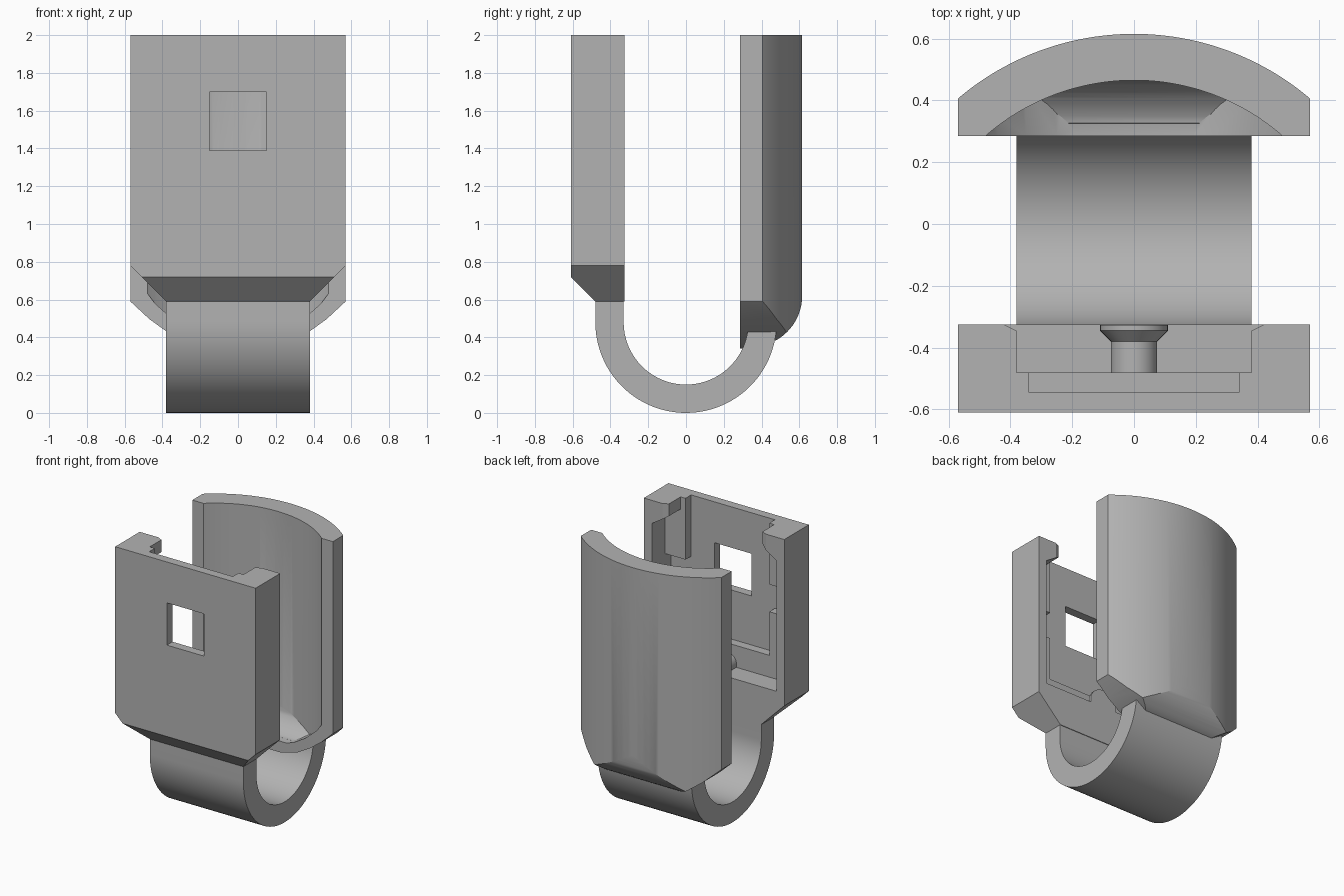
import bpy, bmesh, math
from mathutils import Matrix, Vector

if "Cube" in bpy.data.objects:
    bpy.data.objects.remove(bpy.data.objects["Cube"], do_unlink=True)

grey = bpy.data.materials.new("plain_grey")
grey.use_nodes = True
grey.diffuse_color = (0.45, 0.45, 0.45, 1)
grey.node_tree.nodes["Principled BSDF"].inputs["Base Color"].default_value = (0.45, 0.45, 0.45, 1)


def add_object(name, bm):
    bmesh.ops.recalc_face_normals(bm, faces=bm.faces)
    mesh = bpy.data.meshes.new(name)
    bm.to_mesh(mesh)
    bm.free()
    obj = bpy.data.objects.new(name, mesh)
    mesh.materials.append(grey)
    bpy.context.collection.objects.link(obj)
    return obj


def prism(name, outline, axis, low, high):
    """Extrude a 2D outline along an axis."""
    place = {"x": lambda a, b: (low, a, b),
             "y": lambda a, b: (a, low, b),
             "z": lambda a, b: (a, b, low)}[axis]
    bm = bmesh.new()
    face = bm.faces.new([bm.verts.new(place(a, b)) for a, b in outline])
    new = bmesh.ops.extrude_face_region(bm, geom=[face])["geom"]
    shift = Vector([(high - low) * (axis == k) for k in "xyz"])
    bmesh.ops.translate(bm, vec=shift, verts=[v for v in new if isinstance(v, bmesh.types.BMVert)])
    return add_object(name, bm)


def mirrored(half):
    return half + [(-a, b) for a, b in reversed(half)]


def arc(radius, centre, start, end, steps):
    """Points on a circle, angles in degrees."""
    turns = [math.radians(start + (end - start) * i / steps) for i in range(steps + 1)]
    return [(centre[0] + radius * math.cos(t), centre[1] + radius * math.sin(t)) for t in turns]


def combine(obj, tool, operation):
    tool.hide_render = True
    mod = obj.modifiers.new(operation, "BOOLEAN")
    mod.operation, mod.solver, mod.object = operation, "EXACT", tool
    bpy.context.view_layer.objects.active = obj
    bpy.ops.object.modifier_apply(modifier=mod.name)
    bpy.data.objects.remove(tool, do_unlink=True)


def smooth(obj, angle=30):
    bpy.ops.object.select_all(action="DESELECT")
    obj.select_set(True)
    bpy.context.view_layer.objects.active = obj
    bpy.ops.object.shade_smooth_by_angle(angle=math.radians(angle))


# Front mounting plate with chamfered bottom
plate = prism("front_plate", mirrored([(0.38, 0.59), (0.57, 0.78), (0.57, 2)]), "y", -0.65, -0.325)
combine(plate, prism("plate_side_shape", [(-0.61, 2.1), (-0.61, 0.72), (-0.47, 0.58),
                                          (-0.3, 0.58), (-0.3, 2.1)], "x", -1, 1), "INTERSECT")

# Slot, deep pocket, lead-in bevel and window cut into the plate
slot = mirrored([(0.505, 0.87), (0.505, 1.83), (0.38, 1.91), (0.38, 2.1)])
pocket = mirrored([(0.34, 1.03), (0.34, 1.35), (0.505, 1.35), (0.505, 1.55), (0.34, 1.55), (0.34, 2.1)])
lead_in = mirrored([(0.38, -0.345), (0.44, -0.315)])
window = mirrored([(0.15, 1.39), (0.15, 1.7)])
for cutter in (prism("slot_cutter", slot, "y", -0.48, -0.3),
               prism("pocket_cutter", pocket, "y", -0.545, -0.4),
               prism("lead_in_cutter", lead_in, "z", 1.87, 2.1),
               prism("window_cutter", window, "y", -0.7, -0.4)):
    combine(plate, cutter, "DIFFERENCE")

# Flared locking peg at the foot of the slot
bm = bmesh.new()
for r1, r2, y1, y2 in ((0.075, 0.075, -0.5, -0.38), (0.075, 0.11, -0.38, -0.345), (0.11, 0.11, -0.345, -0.326)):
    place = Matrix.Translation((0, (y1 + y2) / 2, 0.89)) @ Matrix.Rotation(-math.pi / 2, 4, "X")
    bmesh.ops.create_cone(bm, cap_ends=True, segments=32, radius1=r1, radius2=r2, depth=y2 - y1, matrix=place)
smooth(add_object("locking_peg", bm))

# Curved band joining the two plates
middle = (0, 0.48)
band = prism("curved_band", [(-0.48, 0.62)] + arc(0.48, middle, 180, 354, 48)
             + arc(0.33, middle, 351, 180, 48) + [(-0.33, 0.62)], "x", -0.38, 0.38)
smooth(band)

# Rounded back shell: arched plan, trimmed by its side and front outlines
hub = (0, -0.265)
shell = prism("back_shell", [(1, 0.285)] + arc(0.88, hub, 39, 141, 64) + [(-1, 0.285)], "z", 0.2, 2)
shell_side = [(0.2, 2.1), (0.7, 2.1), (0.7, 0.62)] + arc(0.27, (0.345, 0.62), 0, -60, 12) + [(0.28, 0.31), (0.2, 0.31)]
shell_front = mirrored([(0, 0.33), (0.15, 0.34), (0.28, 0.375), (0.38, 0.432), (0.47, 0.497), (0.57, 0.59), (0.57, 2.1)][1:])
combine(shell, prism("shell_side_shape", shell_side, "x", -1, 1), "INTERSECT")
combine(shell, prism("shell_front_shape", shell_front, "y", 0, 1), "INTERSECT")

# Hollow of the shell with a rounded floor
hollow = prism("hollow", [(0.7, 0.1)] + arc(0.73, hub, 31, 149, 64) + [(-0.7, 0.1)], "z", 0.3, 2.2)
floor_side = [(0, 2.3), (0.6, 2.3), (0.6, 0.65)] + arc(0.2, (0.27, 0.62), 0, -80, 12) + [(0, 0.4)]
floor_front = mirrored([(0.12, 0.4), (0.25, 0.44), (0.35, 0.5), (0.44, 0.58), (0.5, 0.66), (0.5, 2.3)])
combine(hollow, prism("floor_side_shape", floor_side, "x", -1, 1), "INTERSECT")
combine(hollow, prism("floor_front_shape", floor_front, "y", -0.2, 1), "INTERSECT")
combine(shell, hollow, "DIFFERENCE")
smooth(shell, 25)
